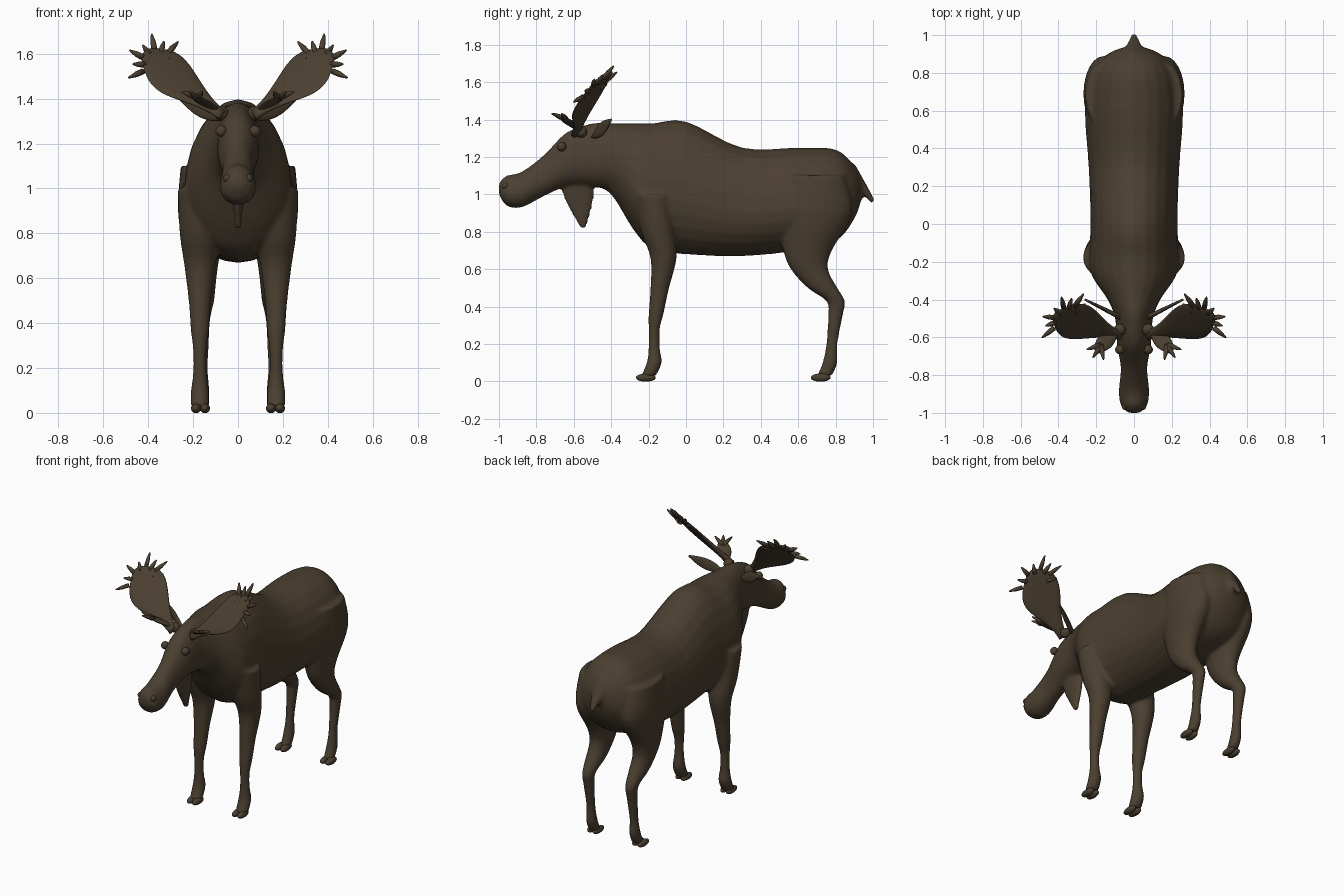
import bpy, bmesh
from math import cos, sin, pi, radians
from mathutils import Vector

default_cube = bpy.data.objects.get("Cube")
if default_cube:
    bpy.data.objects.remove(default_cube)

BROWN = (0.07, 0.05, 0.03, 1)
fur = bpy.data.materials.new("dark brown fur")
fur.use_nodes = True
fur.diffuse_color = BROWN
shader = fur.node_tree.nodes["Principled BSDF"]
shader.inputs["Base Color"].default_value = BROWN
shader.inputs["Roughness"].default_value = 0.9

X, Y, Z = Vector((1, 0, 0)), Vector((0, 1, 0)), Vector((0, 0, 1))


def spline_rows(rows, steps=4):
    """Pass a smooth spline through rows of section values."""
    points = [Vector(row) for row in rows]
    padded = [points[0]] + points + [points[-1]]
    result = []
    for before, start, end, after in zip(padded, padded[1:], padded[2:], padded[3:]):
        leaving, arriving = (end - before) / 2, (after - start) / 2
        for step in range(steps):
            t = step / steps
            ease = t * t * (3 - 2 * t)
            result.append(start.lerp(end, ease) + leaving * t * (1 - t) ** 2
                          - arriving * t * t * (1 - t))
    return result + [points[-1]]


def ring(centre, across, up, down, sides=24):
    """Oval section whose upper and lower halves may differ."""
    angles = [2 * pi * index / sides for index in range(sides)]
    return [centre + across * cos(angle) + (up if sin(angle) > 0 else down) * sin(angle)
            for angle in angles]


def loft(bm, rings, side=1):
    """Skin a list of rings and cap both ends; side -1 mirrors in x."""
    loops = [[bm.verts.new((point.x * side, point.y, point.z)) for point in section]
             for section in rings]
    count = len(loops[0])
    for lower, upper in zip(loops, loops[1:]):
        for index in range(count):
            following = (index + 1) % count
            bm.faces.new((lower[index], lower[following], upper[following], upper[index]))
    bm.faces.new(loops[0])
    bm.faces.new(loops[-1])


def limb(bm, x, rows, width_rule, side):
    """Leg with level sections; the rule turns depth into width."""
    sections = []
    for z, y, depth in spline_rows(rows):
        sections.append(ring(Vector((x, y, z)), X * width_rule(depth), Y * depth, Y * depth))
    loft(bm, sections, side)


def leaf(bm, start, end, across, base, bulge, thick, power, side=1, steps=16):
    """Flat blade: a stem that swells by a sine and thins towards its tip."""
    start, end = Vector(start), Vector(end)
    normal = across.cross(end - start).normalized()
    sections = []
    for step in range(steps + 1):
        t = step / steps
        width = base + bulge * sin(pi * t ** power)
        depth = normal * thick * (1 - 0.6 * t)
        sections.append(ring(start.lerp(end, t), across * width, depth, depth))
    loft(bm, sections, side)


def spike(bm, base, tip, radius, side):
    turn = (tip - base).to_track_quat("Z", "Y")
    across, depth = turn @ X * radius, turn @ Y * radius
    sections = []
    for t in (0, 0.5, 0.9, 1):
        scale = 1 - 0.8 * t ** 3
        sections.append(ring(base.lerp(tip, t), across * scale, depth * scale, depth * scale, 8))
    loft(bm, sections, side)


def ball(bm, centre, radius, side, length=1):
    """Sphere stretched along y and never dipping under the ground."""
    made = bmesh.ops.create_uvsphere(bm, u_segments=20, v_segments=12, radius=radius)
    for vert in made["verts"]:
        x, y, z = vert.co
        vert.co = (side * (centre[0] + x), centre[1] + y * length, max(centre[2] + z, 0))


def finish(name, bm):
    bmesh.ops.recalc_face_normals(bm, faces=bm.faces)
    mesh = bpy.data.meshes.new(name)
    bm.to_mesh(mesh)
    bm.free()
    mesh.materials.append(fur)
    mesh.shade_smooth()
    obj = bpy.data.objects.new(name, mesh)
    bpy.context.scene.collection.objects.link(obj)
    return obj


# Head, neck and trunk: y, bottom, top, half width
trunk = [(-1, 1, 1.06, .03), (-.96, .94, 1.1, .07), (-.88, .93, 1.12, .08),
         (-.76, .99, 1.21, .07), (-.64, 1.04, 1.33, .09), (-.5, 1.04, 1.38, .1),
         (-.4, 1, 1.38, .14), (-.28, .81, 1.38, .22), (-.18, .71, 1.38, .24),
         (0, .68, 1.39, .23), (.3, .67, 1.25, .24), (.6, .7, 1.25, .26),
         (.8, .75, 1.24, .23), (.9, .87, 1.15, .14), (.94, .98, 1.07, .04)]
# Legs: z, y, half depth
foreleg = [(1, -.18, .1), (.8, -.15, .09), (.66, -.12, .07), (.5, -.14, .05), (.36, -.16, .04),
           (.28, -.17, .03), (.18, -.17, .03), (.1, -.17, .04), (.03, -.2, .04)]
hind_leg = [(1.1, .68, .17), (.9, .69, .2), (.7, .65, .13), (.6, .66, .1), (.5, .73, .08),
            (.43, .8, .05), (.36, .8, .04), (.2, .78, .03), (.1, .77, .04), (.03, .74, .04)]

body_mesh = bmesh.new()
sections = []
for y, bottom, top, half_width in spline_rows(trunk):
    widest = bottom + 0.4 * (top - bottom)
    sections.append(ring(Vector((0, y, widest)), X * half_width,
                         Z * (top - widest), Z * (widest - bottom)))
loft(body_mesh, sections)
for side in (-1, 1):
    limb(body_mesh, .17, foreleg, lambda depth: depth, side)
    limb(body_mesh, .16, hind_leg, lambda depth: 0.36 * depth ** 0.75, side)

# Hanging throat flap and short tail
leaf(body_mesh, (0, -.59, 1.1), (0, -.55, .82), Y, .015, .07, .035, .55)
leaf(body_mesh, (0, .87, 1.15), (0, 1, .96), X, .015, .03, .035, .6)

# Fuse everything into one soft skin
body = finish("body", body_mesh)
fuse = body.modifiers.new("fuse", "REMESH")
fuse.mode = "VOXEL"
fuse.voxel_size = 0.011
fuse.use_smooth_shade = True
relax = body.modifiers.new("relax", "SMOOTH")
relax.factor = 0.5
relax.iterations = 5

# Cloven hooves
hooves = bmesh.new()
for side in (-1, 1):
    for heel in (-.215, .72):
        for toe in (-.02, .02):
            ball(hooves, (.167 + toe, heel, .02), .022, side, 2.4)
finish("hooves", hooves)

PALM_ACROSS = Vector((-.6, .96, .8))
FAN_CENTRE = Vector((.36, -.5, 1.55))
BROW_CENTRE = Vector((.175, -.64, 1.4))

for side, label in ((1, "left"), (-1, "right")):
    # Broad antler palm edged by a fan of points
    antler = bmesh.new()
    leaf(antler, (.07, -.59, 1.325), (.42, -.48, 1.605), PALM_ACROSS, .02, .072, .02, 1.8, side)
    for index in range(8):
        angle = radians(26 * index - 24)
        out = Vector((cos(angle), 0.9 * sin(angle) - 0.4 * cos(angle), sin(angle)))
        reach = 0.125 + 0.015 * cos(index * pi)
        spike(antler, FAN_CENTRE + out * reach / 2, FAN_CENTRE + out * reach, .014, side)

    # Small forward branch with three points
    leaf(antler, (.1, -.57, 1.35), (.2, -.67, 1.415), X + Y, .015, .015, .014, 1, side)
    for angle in (-100, -58, -18):
        out = Vector((cos(radians(angle)), sin(radians(angle)), 0.4))
        spike(antler, BROW_CENTRE, BROW_CENTRE + out * .08, .014, side)
    ball(antler, (.075, -.56, 1.335), .032, side)
    finish(label + "_antler", antler)

    ear = bmesh.new()
    leaf(ear, (.07, -.495, 1.305), (.26, -.4, 1.4), Vector((-.35, -.25, .9)),
         .005, .03, .014, .9, side)
    finish(label + "_ear", ear)

    # Eye and nostril bumps
    for part, place, radius in (("eye", (.075, -.665, 1.255), .025),
                                ("nostril", (.045, -.965, 1.045), .02)):
        bump = bmesh.new()
        ball(bump, place, radius, side)
        finish(label + "_" + part, bump)
